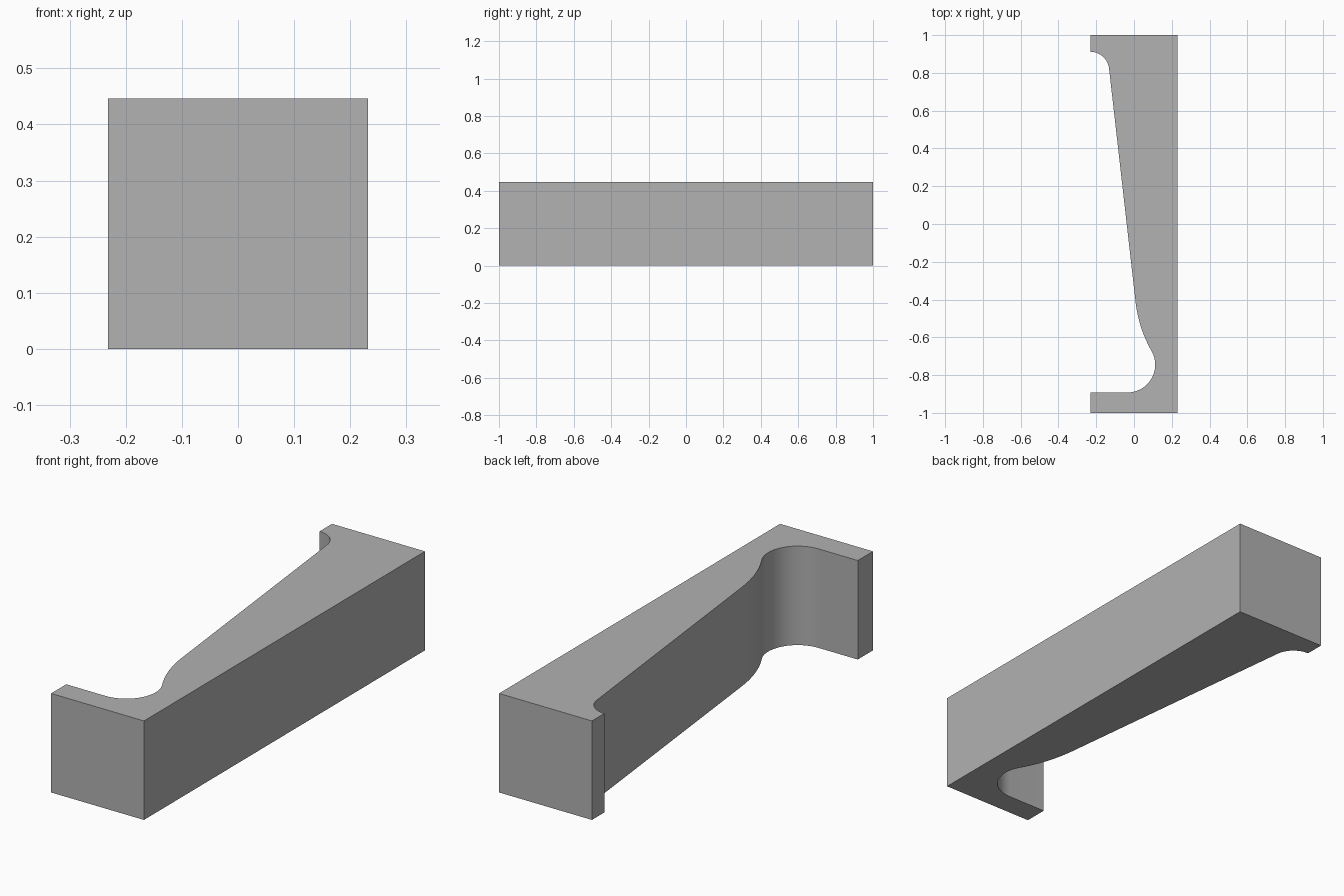
import bpy, bmesh
from math import sin, cos, radians
from mathutils import Vector

cube = bpy.data.objects.get("Cube")
if cube:
    bpy.data.objects.remove(cube, do_unlink=True)

HALF_W, HALF_L, HEIGHT = 0.2315, 1.0, 0.446


def arc(cx, cy, r, start, end, steps):
    """Points along a circular arc, angles in degrees."""
    angles = [radians(start + (end - start) * i / steps) for i in range(steps + 1)]
    return [Vector((cx + r * cos(a), cy + r * sin(a))) for a in angles]


def blend(a, b, c, steps):
    """Inner points of a smooth curve from a to c, pulled towards b."""
    ts = [i / steps for i in range(1, steps)]
    return [a * (1 - t) ** 2 + b * 2 * t * (1 - t) + c * t * t for t in ts]


# Plan outline: straight outer side, then the tapered and filleted inner side
upper_fillet = arc(-HALF_W, 0.812, 0.1, 90, 6.5, 14)
taper_end = Vector((0.008, -0.41))
lower_fillet = arc(-0.035, -0.745, 0.147, 30, -90, 24)
sweep = blend(taper_end, Vector((0.0245, -0.5525)), lower_fillet[0], 12)
corners = [Vector(p) for p in ((-HALF_W, -HALF_L), (HALF_W, -HALF_L),
                               (HALF_W, HALF_L), (-HALF_W, HALF_L))]
outline = (corners + upper_fillet + [taper_end] + sweep + lower_fillet
           + [Vector((-HALF_W, -0.892))])

# Extrude the outline upwards
bm = bmesh.new()
base = bm.faces.new([bm.verts.new((p.x, p.y, 0)) for p in outline])
top = bmesh.ops.extrude_face_region(bm, geom=[base], use_keep_orig=True)
bmesh.ops.translate(bm, vec=(0, 0, HEIGHT),
                    verts=[v for v in top["geom"] if isinstance(v, bmesh.types.BMVert)])
bmesh.ops.recalc_face_normals(bm, faces=bm.faces)
mesh = bpy.data.meshes.new("tapered_bracket")
bm.to_mesh(mesh)
bm.free()

bracket = bpy.data.objects.new("tapered_bracket", mesh)
bpy.context.collection.objects.link(bracket)

# Plain grey material
grey = bpy.data.materials.new("plain_grey")
grey.use_nodes = True
colour = (0.445, 0.445, 0.445, 1)
grey.diffuse_color = colour
grey.node_tree.nodes["Principled BSDF"].inputs["Base Color"].default_value = colour
mesh.materials.append(grey)

# Smooth fillets, sharp corners
bpy.ops.object.select_all(action="DESELECT")
bracket.select_set(True)
bpy.context.view_layer.objects.active = bracket
bpy.ops.object.shade_smooth_by_angle(angle=radians(30))
